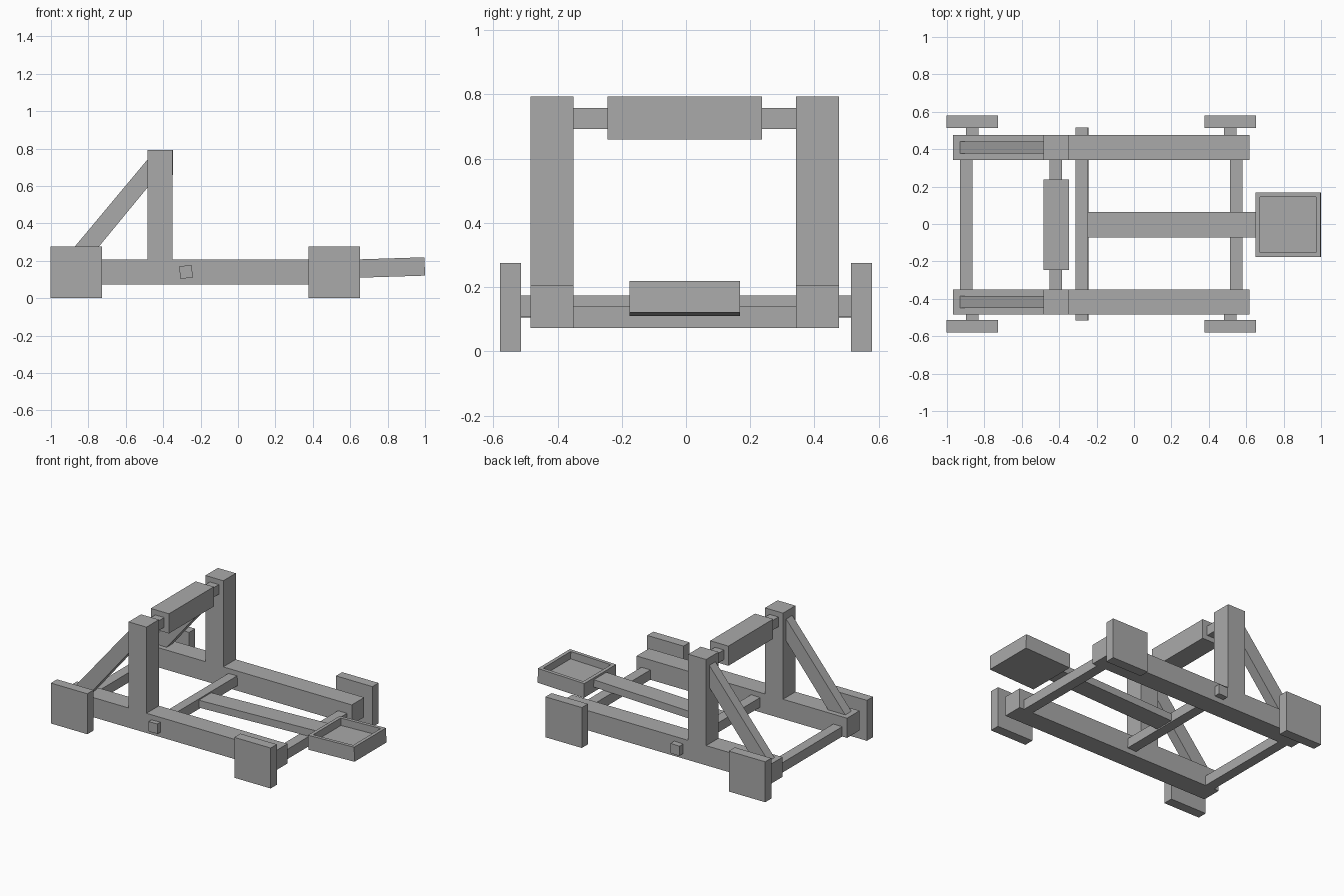
import bpy
import bmesh
import math
from mathutils import Matrix, Vector

cube = bpy.data.objects.get("Cube")
if cube:
    bpy.data.objects.remove(cube, do_unlink=True)

wood = bpy.data.materials.new("plain_grey")
wood.use_nodes = True
GREY = (0.4, 0.4, 0.4, 1)
wood.diffuse_color = GREY
wood.node_tree.nodes["Principled BSDF"].inputs["Base Color"].default_value = GREY

MID = -0.004                # the frame sits slightly off the wheel centre line
TILT = math.radians(1.8)    # the arm rises towards the cup


def finish(name, bm):
    bmesh.ops.recalc_face_normals(bm, faces=bm.faces)
    mesh = bpy.data.meshes.new(name)
    bm.to_mesh(mesh)
    bm.free()
    mesh.materials.append(wood)
    obj = bpy.data.objects.new(name, mesh)
    bpy.context.collection.objects.link(obj)
    return obj


def beam_mesh(center, size, tilt=0):
    bm = bmesh.new()
    matrix = (Matrix.Translation(center) @ Matrix.Rotation(-tilt, 4, "Y")
              @ Matrix.Diagonal((*size, 1)))
    bmesh.ops.create_cube(bm, size=1, matrix=matrix)
    return bm


def box(name, x, y, z):
    """Box from its low and high limits on each axis."""
    center = [(a + b) / 2 for a, b in (x, y, z)]
    size = [abs(b - a) for a, b in (x, y, z)]
    return finish(name, beam_mesh(center, size))


def prism(name, profile, y0, y1):
    """Side profile in x and z, extruded across y."""
    bm = bmesh.new()
    face = bm.faces.new([bm.verts.new((x, y0, z)) for x, z in profile])
    ext = bmesh.ops.extrude_face_region(bm, geom=[face])
    verts = [v for v in ext["geom"] if isinstance(v, bmesh.types.BMVert)]
    bmesh.ops.translate(bm, verts=verts, vec=(0, y1 - y0, 0))
    return finish(name, bm)


# Side frames: rail, upright, brace, wheels and wheel stubs
for side, s in (("left", 1), ("right", -1)):
    inner, outer = MID + s * 0.346, MID + s * 0.48
    box(f"{side}_rail", (-0.967, 0.617), (inner, outer), (0.073, 0.207))
    box(f"{side}_upright", (-0.485, -0.35), (inner, outer), (0.207, 0.793))
    prism(f"{side}_brace",
          [(-0.93, 0.207), (-0.80, 0.207), (-0.485, 0.59), (-0.485, 0.74)],
          MID + s * 0.38, MID + s * 0.446)
    for end, x in (("rear", -0.865), ("front", 0.515)):
        box(f"{side}_{end}_wheel", (x - 0.137, x + 0.137),
            (s * 0.514, s * 0.58), (0, 0.275))
        box(f"{side}_{end}_stub", (x - 0.034, x + 0.034),
            (outer, s * 0.514), (0.107, 0.174))

# Cross members
for name, x in (("rear_crossbar", -0.897), ("front_crossbar", 0.547)):
    box(name, (x - 0.034, x + 0.034), (MID - 0.346, MID + 0.346), (0.073, 0.14))
box("stop_beam", (-0.485, -0.348), (MID - 0.241, MID + 0.241), (0.659, 0.793))
box("stop_beam_axle", (-0.451, -0.384), (MID - 0.346, MID + 0.346), (0.692, 0.758))

# Throwing arm, tilted about its pivot bar
pivot = Vector((-0.278, 0, 0.14))
finish("pivot_bar", beam_mesh(pivot, (0.067, 1.032, 0.067), TILT))
along = Vector((math.cos(TILT), 0, math.sin(TILT)))
finish("throwing_arm",
       beam_mesh(pivot + along * 0.482 + Vector((0, MID, 0)), (0.9, 0.134, 0.05), TILT))

# Cup with a sunken tray
bm = beam_mesh((0.8245, MID, 0.164), (0.348, 0.343, 0.098), TILT)
bm.normal_update()
top = max(bm.faces, key=lambda f: f.normal.z)
bmesh.ops.inset_region(bm, faces=[top], thickness=0.033)
ext = bmesh.ops.extrude_discrete_faces(bm, faces=[top])
down = Vector((math.sin(TILT), 0, -math.cos(TILT))) * 0.05
bmesh.ops.translate(bm, verts=ext["faces"][0].verts, vec=down)
finish("cup", bm)
